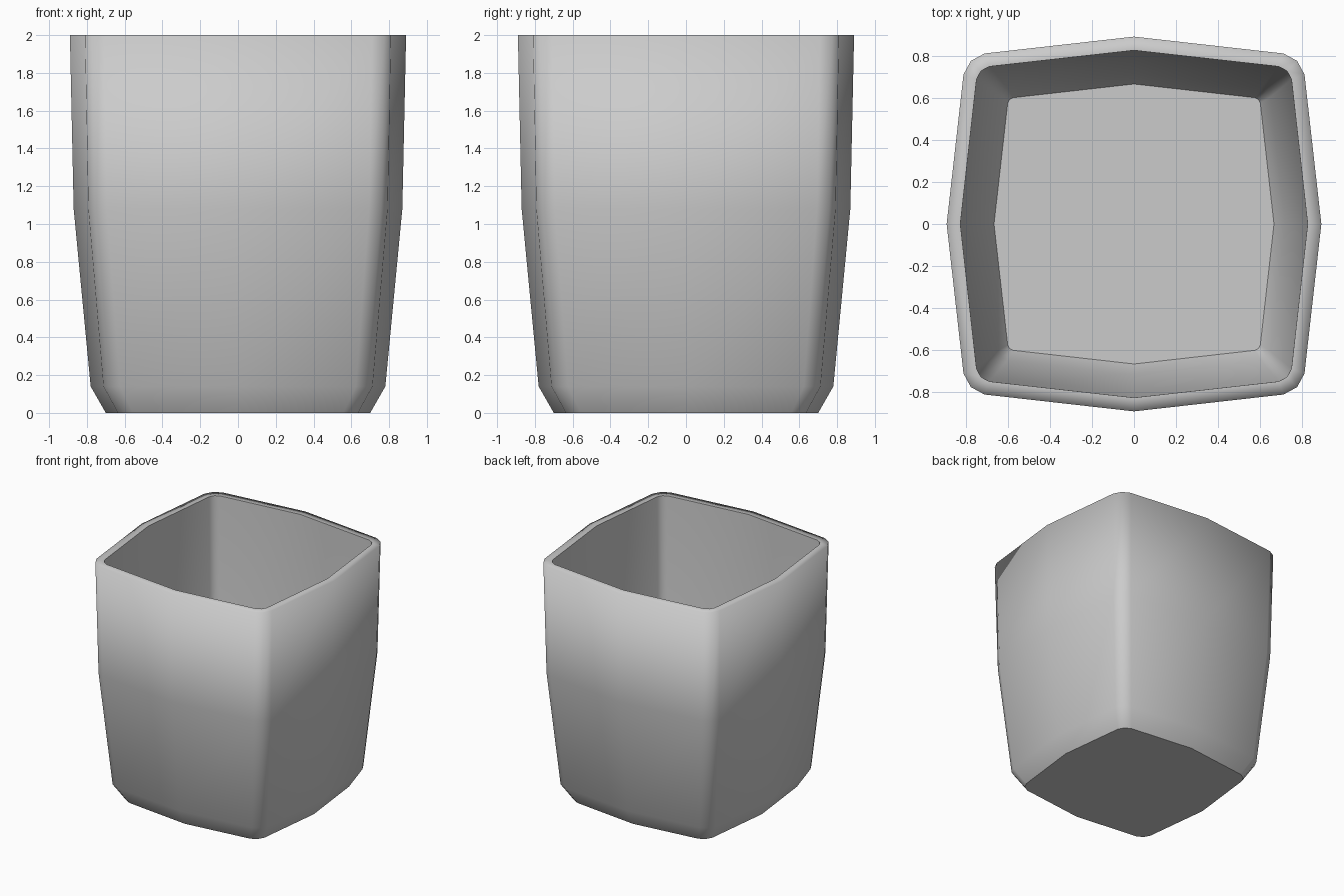
import bpy, bmesh

if "Cube" in bpy.data.objects:
    bpy.data.objects.remove(bpy.data.objects["Cube"])

# Levels of the shell, outside bottom -> rim -> inside floor:
# (z, reach at side middle, reach at corner ends, corner rounding)
LEVELS = [
    (0.00, 0.700, 0.635, 0.078),
    (0.14, 0.780, 0.712, 0.088),
    (1.08, 0.870, 0.792, 0.098),
    (2.00, 0.890, 0.810, 0.100),
    (2.00, 0.825, 0.748, 0.060),
    (1.08, 0.805, 0.729, 0.058),
    (0.165, 0.718, 0.648, 0.045),
    (0.065, 0.665, 0.600, 0.025),
]
SHARP_RINGS = (0, 4, 7)   # base edge, inner rim edge, floor edge


def ring(bm, z, m, b, r):
    """Bowed square: a middle point and a three-point rounded corner per side."""
    quarter = [(m, 0), (b, b - r), (b - 0.35 * r, b - 0.35 * r), (b - r, b)]
    verts = []
    for _ in range(4):
        verts += [bm.verts.new((x, y, z)) for x, y in quarter]
        quarter = [(-y, x) for x, y in quarter]
    return verts


bm = bmesh.new()
rings = [ring(bm, *level) for level in LEVELS]
n = len(rings[0])

# walls and rim
for lo, hi in zip(rings, rings[1:]):
    for i in range(n):
        j = (i + 1) % n
        bm.faces.new((lo[i], lo[j], hi[j], hi[i]))

# underside and inside floor
bm.faces.new(rings[0][::-1])
bm.faces.new(rings[-1])
bmesh.ops.recalc_face_normals(bm, faces=bm.faces[:])

# soft shading with a few crisp edges
for f in bm.faces:
    f.smooth = True
for k in SHARP_RINGS:
    for i in range(n):
        bm.edges.get((rings[k][i], rings[k][(i + 1) % n])).smooth = False

mesh = bpy.data.meshes.new("square_cup")
bm.to_mesh(mesh)
bm.free()
cup = bpy.data.objects.new("square_cup", mesh)
bpy.context.collection.objects.link(cup)
